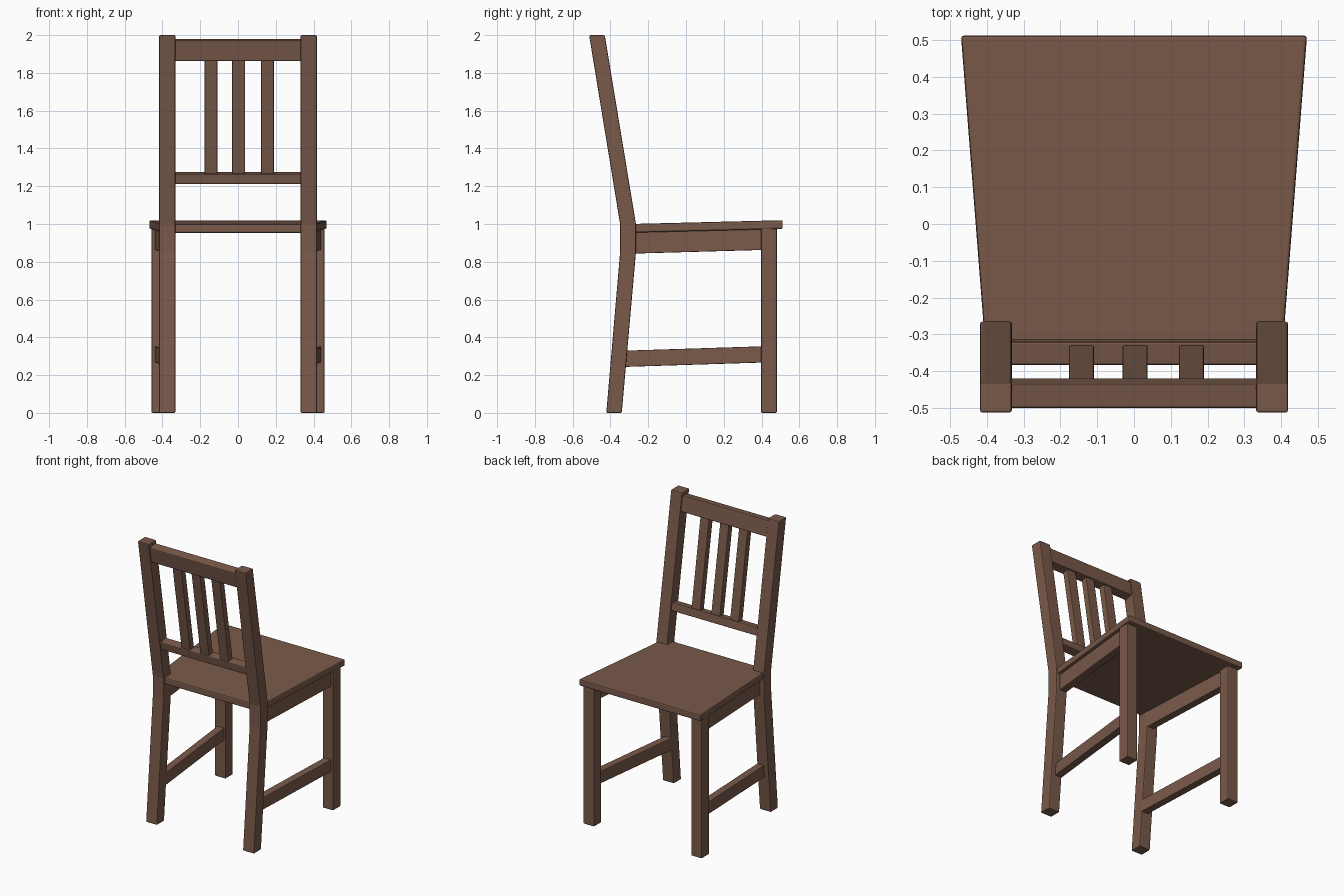
import bpy, bmesh, math

if "Cube" in bpy.data.objects:
    bpy.data.objects.remove(bpy.data.objects["Cube"])

wood = bpy.data.materials.new("brown wood")
wood.diffuse_color = (0.192, 0.101, 0.068, 1)
wood.use_nodes = True
wood.node_tree.nodes["Principled BSDF"].inputs["Base Color"].default_value = wood.diffuse_color


def prism(name, profile, xa, xb, bevel=0.006):
    """Side profile of (y, z) points spanned from x = xa(y) to x = xb(y)."""
    bm = bmesh.new()
    a = [bm.verts.new((xa(y), y, z)) for y, z in profile]
    b = [bm.verts.new((xb(y), y, z)) for y, z in profile]
    bm.faces.new(a)
    bm.faces.new(b[::-1])
    n = len(profile)
    for i in range(n):
        j = (i + 1) % n
        bm.faces.new((a[j], a[i], b[i], b[j]))
    bmesh.ops.recalc_face_normals(bm, faces=bm.faces)
    me = bpy.data.meshes.new(name)
    bm.to_mesh(me)
    bm.free()
    me.materials.append(wood)
    ob = bpy.data.objects.new(name, me)
    bpy.context.collection.objects.link(ob)
    mod = ob.modifiers.new("soft edges", 'BEVEL')
    mod.width = bevel
    mod.segments = 2
    mod.limit_method = 'ANGLE'
    return ob


def straight(x):
    return lambda y: x


def splay(x, s):
    # side parts spread outward towards the wide end of the seat
    return lambda y: s * (x + 0.078 * y)


LEAN = 0.165
TILT = math.atan(LEAN)


def leaning(z0, z1, t):
    """Rectangle profile lying along the reclined backrest."""
    zc = (z0 + z1) / 2
    yc = -0.3075 - LEAN * (zc - 1.0)
    c, s = math.cos(TILT), math.sin(TILT)
    h = (z1 - z0 - t * s) / c
    return [(yc + u * t / 2 * c - v * h / 2 * s, zc + u * t / 2 * s + v * h / 2 * c)
            for u, v in ((-1, -1), (1, -1), (1, 1), (-1, 1))]


# Seat: sloping trapezoid panel
prism("seat", [(-0.335, 0.953), (0.512, 0.974), (0.512, 1.02), (-0.335, 0.999)],
      splay(0.430, -1), splay(0.430, 1), 0.008)

post = [(-0.422, 0), (-0.34, 0), (-0.265, 0.85), (-0.265, 1.0),
        (-0.43, 2.0), (-0.513, 2.0), (-0.349, 1.0), (-0.349, 0.85)]

for s, side in ((-1, "left"), (1, "right")):
    # Bent post: rear leg and backrest upright in one piece
    prism("back_post_" + side, post, straight(s * 0.332), straight(s * 0.418))
    # Straight leg under the wide end
    prism("front_leg_" + side, [(0.397, 0), (0.481, 0), (0.481, 0.985), (0.397, 0.985)],
          straight(s * 0.375), straight(s * 0.458))
    # Side apron under the seat and lower stretcher
    prism("side_apron_" + side, [(-0.29, 0.843), (0.42, 0.863), (0.42, 0.975), (-0.29, 0.957)],
          splay(0.356, s), splay(0.409, s), 0.004)
    prism("side_stretcher_" + side, [(-0.34, 0.243), (0.42, 0.267), (0.42, 0.353), (-0.34, 0.329)],
          splay(0.356, s), splay(0.409, s), 0.004)

# Backrest rails
prism("top_rail", leaning(1.862, 1.98, 0.066), straight(-0.35), straight(0.35))
prism("lower_rail", leaning(1.21, 1.275, 0.064), straight(-0.35), straight(0.35))

# Backrest slats
for i, x in enumerate((-0.143, 0.003, 0.156)):
    prism("back_slat_%d" % (i + 1), leaning(1.245, 1.89, 0.044),
          straight(x - 0.034), straight(x + 0.034), 0.004)
